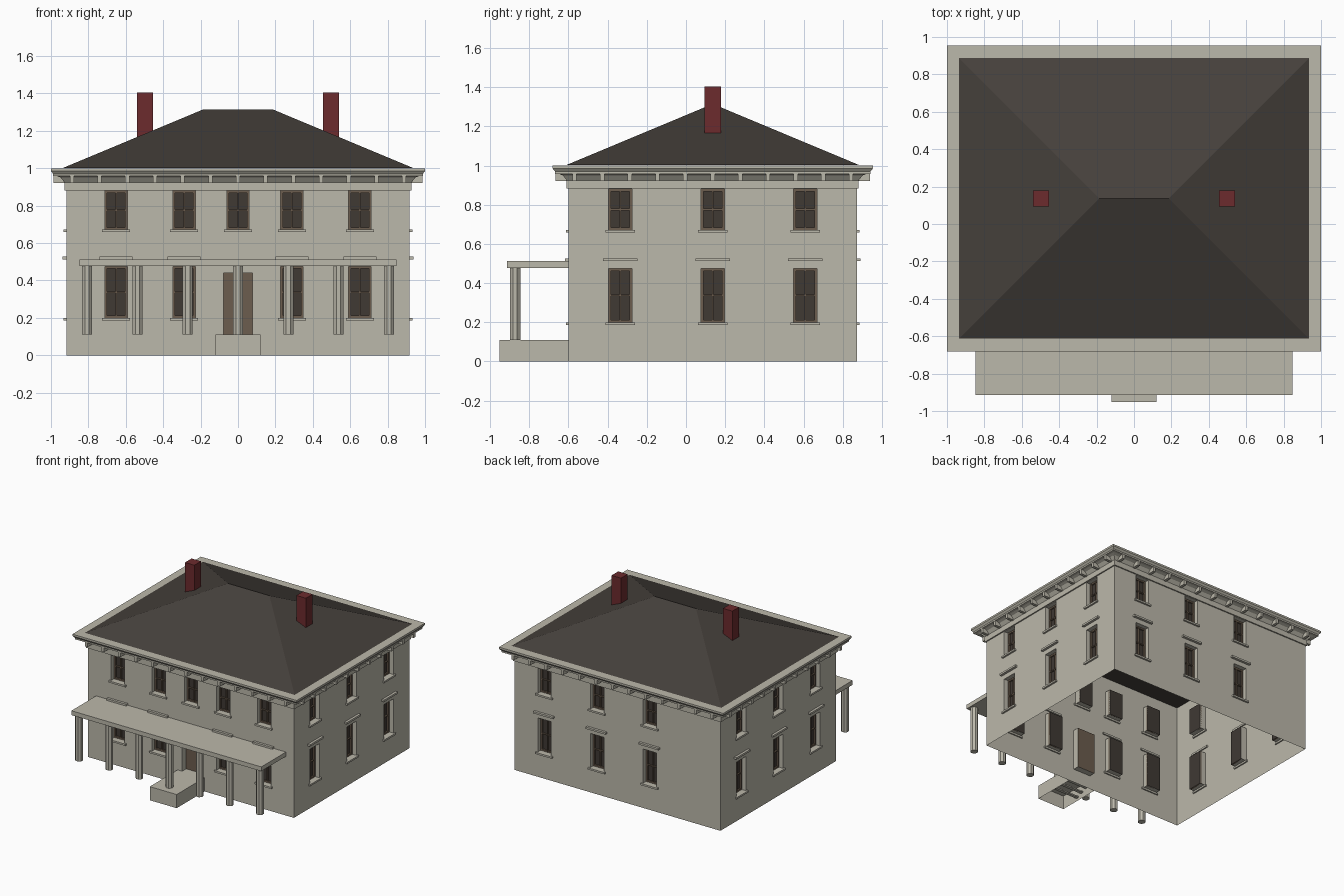
import bpy, bmesh
from math import pi
from mathutils import Matrix, Vector

cube = bpy.data.objects.get("Cube")
if cube:
    bpy.data.objects.remove(cube, do_unlink=True)


def material(name, rgb):
    m = bpy.data.materials.new(name)
    m.use_nodes = True
    m.diffuse_color = (*rgb, 1)
    m.node_tree.nodes["Principled BSDF"].inputs["Base Color"].default_value = (*rgb, 1)
    return m


STONE = material("warm grey stone", (0.50, 0.48, 0.405))
ROOF = material("dark roof", (0.06, 0.051, 0.044))
BRICK = material("red brick", (0.15, 0.024, 0.027))
GLASS = material("dark glass", (0.05, 0.041, 0.034))
WOOD = material("brown wood", (0.15, 0.11, 0.077))


def finish(name, bm, mat, matrix=Matrix()):
    mesh = bpy.data.meshes.new(name)
    bm.transform(matrix)
    bm.to_mesh(mesh)
    bm.free()
    mesh.materials.append(mat)
    obj = bpy.data.objects.new(name, mesh)
    bpy.context.collection.objects.link(obj)
    return obj


def add_box(bm, x0, x1, y0, y1, z0, z1):
    size = Matrix.Diagonal((x1 - x0, y1 - y0, z1 - z0, 1))
    mid = Matrix.Translation(((x0 + x1) / 2, (y0 + y1) / 2, (z0 + z1) / 2))
    return bmesh.ops.create_cube(bm, size=1, matrix=mid @ size)["verts"]


def box(name, mat, *limits):
    bm = bmesh.new()
    add_box(bm, *limits)
    return finish(name, bm, mat)


def quad(bm, points):
    return bm.faces.new([bm.verts.new(p) for p in points])


def rectangle(x0, x1, z0, z1, y):
    return [Vector((x0, y, z0)), Vector((x1, y, z0)),
            Vector((x1, y, z1)), Vector((x0, y, z1))]


# House body limits
HX, Y0, Y1 = 0.918, -0.599, 0.872
YC, HY, EAVE = (Y0 + Y1) / 2, (Y1 - Y0) / 2, 1.0
LOWER, UPPER = (0.2, 0.475), (0.672, 0.88)
DEPTH, WIN = 0.05, 0.06
DOOR = (-0.078, 0.078, 0.11, 0.44)


def build_wall(name, half, place, lower, upper, door=False):
    """Wall facing local -y, with recessed openings, frames, sills and hoods."""
    windows = [(u - WIN, u + WIN, *LOWER) for u in lower]
    windows += [(u - WIN, u + WIN, *UPPER) for u in upper]
    holes = windows + ([DOOR] if door else [])
    wall, glass, frame, trim = (bmesh.new() for _ in range(4))

    # Wall sheet, leaving out the cells inside openings
    xs = sorted({-half, half} | {x for h in holes for x in h[:2]})
    zs = sorted({0, EAVE} | {z for h in holes for z in h[2:]})
    for xa, xb in zip(xs, xs[1:]):
        for za, zb in zip(zs, zs[1:]):
            cx, cz = (xa + xb) / 2, (za + zb) / 2
            if not any(h[0] < cx < h[1] and h[2] < cz < h[3] for h in holes):
                quad(wall, rectangle(xa, xb, za, zb, 0))
    # Jambs
    back = Vector((0, DEPTH, 0))
    for h in holes:
        c = rectangle(*h, 0)
        for a, b in zip(c, c[1:] + c[:1]):
            quad(wall, (a, b, b + back, a + back))
    bmesh.ops.remove_doubles(wall, verts=wall.verts, dist=0.0001)

    for x0, x1, z0, z1 in windows:
        quad(glass, rectangle(x0, x1, z0, z1, DEPTH))
        mx, mz, t = (x0 + x1) / 2, (z0 + z1) / 2, 0.012
        ya, yb = DEPTH - 0.015, DEPTH - 0.002
        for a, b in ((x0, x0 + t), (x1 - t, x1), (mx - t / 3, mx + t / 3)):
            add_box(frame, a, b, ya, yb, z0, z1)
        for a, b in ((z0, z0 + t), (z1 - t, z1), (mz - t / 3, mz + t / 3)):
            add_box(frame, x0, x1, ya + 0.001, yb, a, b)
        # Sill, and a hood over the lower windows
        add_box(trim, x0 - 0.015, x1 + 0.015, -0.014, 0.01, z0 - 0.014, z0)
        if z0 == LOWER[0]:
            add_box(trim, x0 - 0.028, x1 + 0.028, -0.02, 0.01, 0.512, 0.527)

    finish(name + "_wall", wall, STONE, place)
    finish(name + "_window_panes", glass, GLASS, place)
    finish(name + "_window_frames", frame, WOOD, place)
    finish(name + "_sills_and_hoods", trim, STONE, place)

    # Brackets under the eaves
    brackets = bmesh.new()
    count = round((2 * half - 0.06) / 0.147)
    for i in range(count + 1):
        u = (half - 0.03) * (2 * i / count - 1)
        add_box(brackets, u - 0.011, u + 0.011, -0.068, 0, 0.922, 0.962)
    finish(name + "_eave_brackets", brackets, STONE, place)


def placement(x, y, angle):
    return Matrix.Translation((x, y, 0)) @ Matrix.Rotation(angle, 4, "Z")


front = [-0.652, -0.288, 0.288, 0.652]
side = [-0.472, 0, 0.472]
rear = [-0.652, -0.182, 0.289]
build_wall("front", HX, placement(0, Y0, 0), front, front + [0], door=True)
build_wall("left", HY, placement(HX, YC, pi / 2), side, side)
build_wall("back", HX, placement(0, Y1, pi), rear, rear)
build_wall("right", HY, placement(-HX, YC, -pi / 2), side, side)

# Front door
bm = bmesh.new()
quad(bm, rectangle(*DOOR, DEPTH))
finish("front_door", bm, WOOD, placement(0, Y0, 0))

# Frieze and cornice, a profile swept round the house
profile = [(0, 0.882), (0.01, 0.882), (0.01, 0.925), (0.03, 0.95), (0.05, 0.958),
           (0.07, 0.958), (0.07, 0.97), (0.082, 0.985), (0.082, EAVE), (0, EAVE)]
bm = bmesh.new()
rings = []
for off, z in profile:
    x, y = HX + off, HY + off
    rings.append([bm.verts.new((sx * x, YC + sy * y, z))
                  for sx, sy in ((-1, -1), (1, -1), (1, 1), (-1, 1))])
for low, high in zip(rings, rings[1:]):
    for i in range(4):
        j = (i + 1) % 4
        bm.faces.new((low[i], low[j], high[j], high[i]))
finish("cornice", bm, STONE)

# Hipped roof: a box whose top is drawn in to a ridge
bm = bmesh.new()
add_box(bm, -0.935, 0.935, YC - 0.75, YC + 0.75, EAVE + 0.002, 1.315)
for v in bm.verts:
    if v.co.z > 1.1:
        v.co.x *= 0.185 / 0.935
        v.co.y = YC
bmesh.ops.remove_doubles(bm, verts=bm.verts, dist=0.0001)
finish("hipped_roof", bm, ROOF)

# Chimneys
for label, x in (("left", 0.497), ("right", -0.497)):
    box(label + "_chimney", BRICK, x - 0.042, x + 0.042, YC - 0.042, YC + 0.042, 1.1, 1.405)

# Porch roof and columns
box("porch_roof", STONE, -0.847, 0.847, -0.913, Y0, 0.477, 0.512)
bm = bmesh.new()
for i in range(-3, 4):
    x = 0.269 * i
    spot = Matrix.Translation((x, -0.873, 0.294)) @ Matrix.Rotation(pi / 8, 4, "Z")
    bmesh.ops.create_cone(bm, cap_ends=True, segments=8, radius1=0.029,
                          radius2=0.029, depth=0.368, matrix=spot)
finish("porch_columns", bm, STONE)

# Entrance step, open underneath, with treads inside
bm = bmesh.new()
add_box(bm, -0.12, 0.12, -0.953, Y0, 0, 0.11)
bm.normal_update()
hidden = [f for f in bm.faces if f.normal.z < -0.5 or f.normal.y > 0.5]
bmesh.ops.delete(bm, geom=hidden, context="FACES")
finish("entrance_step", bm, STONE)
bm = bmesh.new()
for i in range(4):
    y = -0.8 + i * 0.05
    add_box(bm, -0.118, 0.118, y, y + 0.025, 0.02 + i * 0.02, 0.03 + i * 0.02)
finish("inner_treads", bm, STONE)
